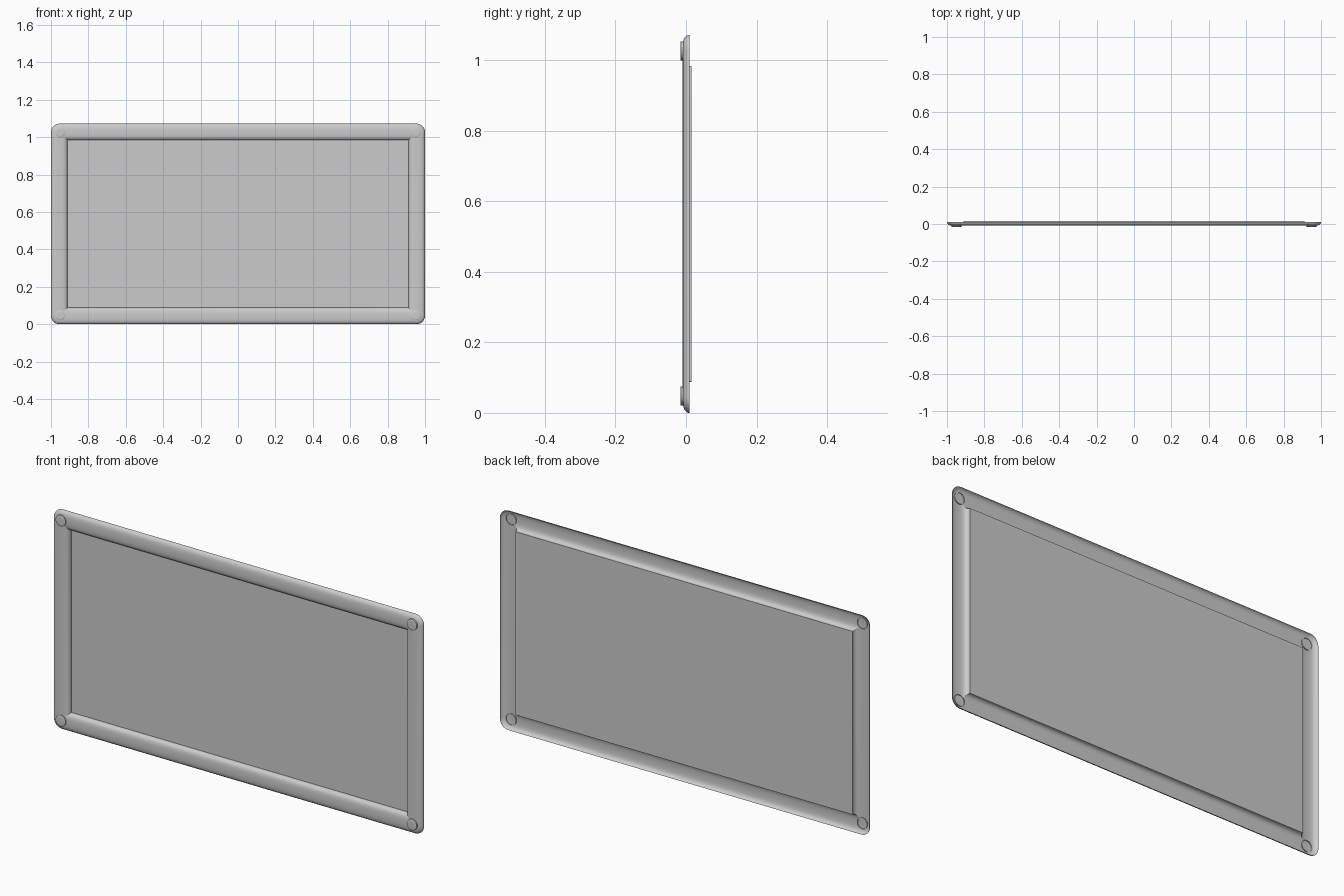
import bpy, bmesh, math

if "Cube" in bpy.data.objects:
    bpy.data.objects.remove(bpy.data.objects["Cube"])

W, H = 1.0, 1.072            # half width, full height
INSET, BACK = 0.088, 0.016   # frame border width, depth of the panel


def finish(bm, name, angle=40):
    bmesh.ops.remove_doubles(bm, verts=bm.verts, dist=0.00005)
    bmesh.ops.recalc_face_normals(bm, faces=bm.faces)
    # the front must face -y
    if sum(f.normal.y * f.calc_area() for f in bm.faces) > 0:
        bmesh.ops.reverse_faces(bm, faces=bm.faces)
    mesh = bpy.data.meshes.new(name)
    bm.to_mesh(mesh)
    bm.free()
    ob = bpy.data.objects.new(name, mesh)
    bpy.context.collection.objects.link(ob)
    bpy.ops.object.select_all(action='DESELECT')
    ob.select_set(True)
    bpy.context.view_layer.objects.active = ob
    bpy.ops.object.shade_smooth_by_angle(angle=math.radians(angle))
    return ob


def rounded_rect(inset, y, radius, steps=8):
    pts = []
    for i, (sx, sz) in enumerate([(1, 1), (-1, 1), (-1, -1), (1, -1)]):
        cx = sx * (W - inset - radius)
        cz = H / 2 + sz * (H / 2 - inset - radius)
        for k in range(steps + 1):
            a = (i + k / steps) * math.pi / 2
            pts.append((cx + radius * math.cos(a), y, cz + radius * math.sin(a)))
    return pts


def skin(bm, rings):
    rows = [[bm.verts.new(p) for p in ring] for ring in rings]
    for a, b in zip(rows, rows[1:]):
        n = len(a)
        for i in range(n):
            j = (i + 1) % n
            bm.faces.new((a[i], a[j], b[j], b[i]))
    return rows


# Frame: open rounded shell, from the outer edge over the front to the panel
profile = [(0, 0.010), (0.0005, 0.005), (0.003, 0.001), (0.008, -0.004),
           (0.015, -0.007), (0.025, -0.0087), (0.040, -0.0093),
           (0.058, -0.009), (0.071, -0.0075), (0.080, -0.004),
           (0.0855, 0.002), (INSET, 0.008), (INSET, BACK)]
bm = bmesh.new()
skin(bm, [rounded_rect(d, y, max(0.045 - d * 0.55, 0.002) if d < 0.08 else 0.001)
          for d, y in profile])
finish(bm, "frame")

# Flat panel at the back of the frame
bm = bmesh.new()
x, z0, z1 = W - INSET, INSET, H - INSET
bm.faces.new([bm.verts.new(p) for p in
              [(-x, BACK, z0), (x, BACK, z0), (x, BACK, z1), (-x, BACK, z1)]])
finish(bm, "panel")

# Corner screw caps: hollow cups, open at the back
cap_profile = [(0.027, -0.005), (0.027, -0.0145), (0.0255, -0.0155), (0.018, -0.016)]
for side, sx in (("left", -1), ("right", 1)):
    for level, z in (("lower", 0.048), ("upper", H - 0.046)):
        bm = bmesh.new()
        rows = skin(bm, [[(sx * 0.95 + r * math.cos(t * math.tau / 32), y,
                           z + r * math.sin(t * math.tau / 32)) for t in range(32)]
                         for r, y in cap_profile])
        bm.faces.new(rows[-1])
        finish(bm, f"{level}_{side}_screw_cap")
